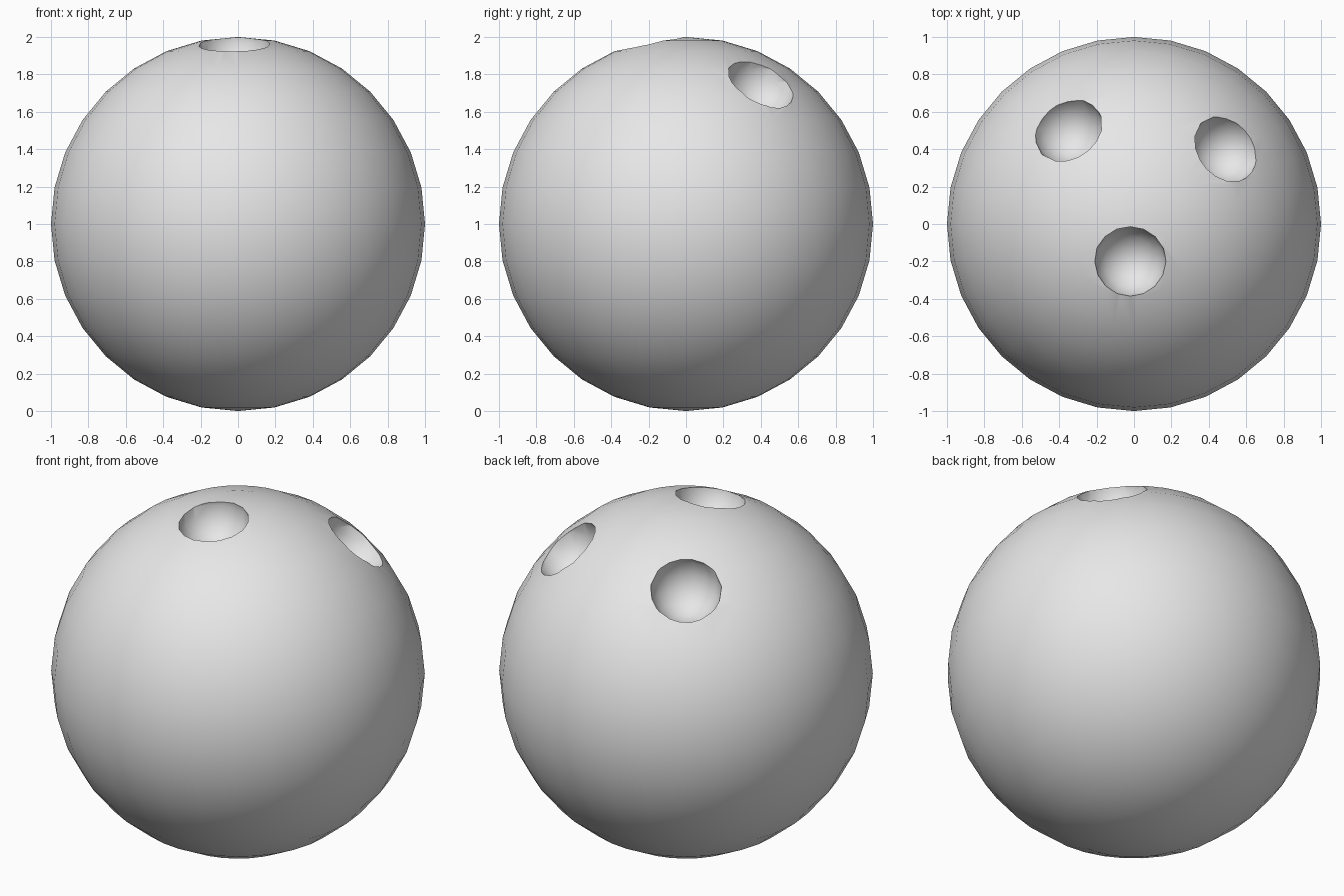
import bpy
from mathutils import Vector

if "Cube" in bpy.data.objects:
    bpy.data.objects.remove(bpy.data.objects["Cube"], do_unlink=True)

# Single grey finish
grey = bpy.data.materials.new("light_grey")
grey.use_nodes = True
colour = (0.8, 0.8, 0.8, 1.0)
grey.diffuse_color = colour
grey.node_tree.nodes["Principled BSDF"].inputs["Base Color"].default_value = colour

CENTRE = Vector((0, 0, 1))
HOLE_RADIUS = 0.193


def add_sphere(name, radius, location, segments, rings):
    bpy.ops.mesh.primitive_uv_sphere_add(
        segments=segments, ring_count=rings, radius=radius, location=location)
    obj = bpy.context.object
    obj.name = name
    obj.data.materials.append(grey)
    return obj


# Ball body
ball = add_sphere("ball", 1.0, CENTRE, 32, 16)

# Three round finger holes scooped out of the top
hole_directions = {
    "thumb_hole": (-0.02, -0.2, 0.96),
    "right_finger_hole": (-0.35, 0.5, 0.767),
    "left_finger_hole": (0.49, 0.4, 0.748),
}
for name, direction in hole_directions.items():
    place = CENTRE + Vector(direction).normalized() * 0.99
    cutter = add_sphere(name, HOLE_RADIUS, place, 16, 8)
    cutter.hide_render = True
    bpy.context.view_layer.objects.active = ball
    cut = ball.modifiers.new(name, "BOOLEAN")
    cut.operation = "DIFFERENCE"
    cut.solver = "EXACT"
    cut.object = cutter
    bpy.ops.object.modifier_apply(modifier=cut.name)
    bpy.data.objects.remove(cutter, do_unlink=True)

# Smooth surfaces with crisp hole rims
bpy.ops.object.select_all(action="DESELECT")
ball.select_set(True)
bpy.context.view_layer.objects.active = ball
bpy.ops.object.shade_smooth_by_angle(angle=0.7)
